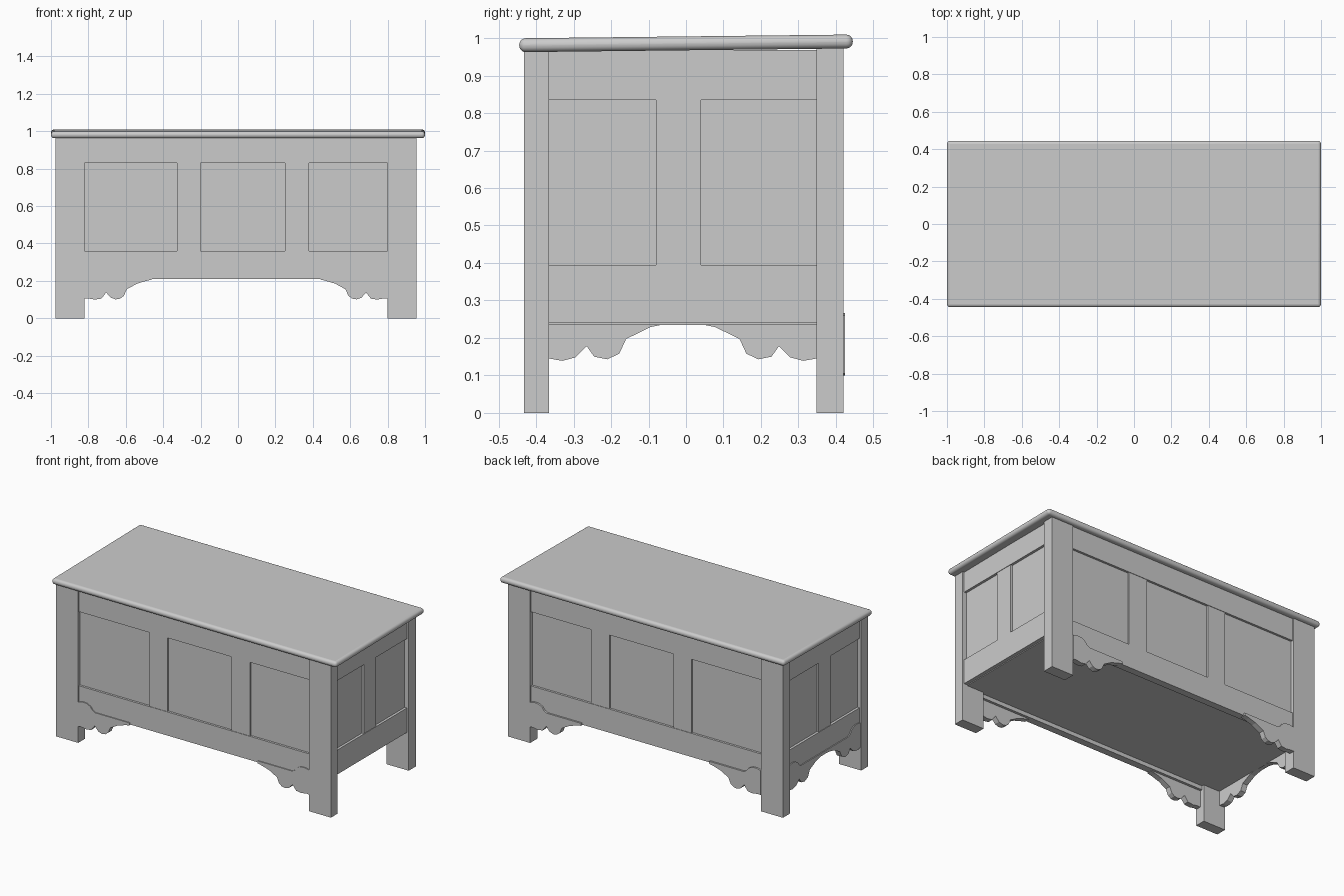
import bpy, bmesh, math
from mathutils import Vector

if "Cube" in bpy.data.objects:
    bpy.data.objects.remove(bpy.data.objects["Cube"])

CX, CY = -0.01, -0.006          # centre of the carcass under the lid


def box(name, x0, x1, y0, y1, z0, z1):
    bm = bmesh.new()
    bmesh.ops.create_cube(bm, size=1)
    for v in bm.verts:
        v.co = ((x0 + x1) / 2 + v.co.x * (x1 - x0),
                (y0 + y1) / 2 + v.co.y * (y1 - y0),
                (z0 + z1) / 2 + v.co.z * (z1 - z0))
    return finish(name, bm)


def finish(name, bm):
    bmesh.ops.recalc_face_normals(bm, faces=bm.faces)
    me = bpy.data.meshes.new(name)
    bm.to_mesh(me)
    bm.free()
    ob = bpy.data.objects.new(name, me)
    bpy.context.collection.objects.link(ob)
    return ob


def plate(name, pts, place, depth):
    """Extrude a flat outline; place maps (u, z) to a 3D point."""
    bm = bmesh.new()
    face = bm.faces.new([bm.verts.new(place(u, z)) for u, z in pts])
    ext = bmesh.ops.extrude_face_region(bm, geom=[face])
    verts = [g for g in ext["geom"] if isinstance(g, bmesh.types.BMVert)]
    bmesh.ops.translate(bm, verts=verts, vec=Vector(depth))
    return finish(name, bm)


# Lid: rounded edge, sloping slightly down to the front
lid = box("lid", -1, 1, -0.445, 0.445, -0.0185, 0.0185)
lid.location.z = 0.986
lid.rotation_euler.x = math.radians(0.65)
bev = lid.modifiers.new("round", "BEVEL")
bev.width = 0.0175
bev.segments = 5
for_edges = lid.data
bpy.context.view_layer.objects.active = lid
lid.select_set(True)
bpy.ops.object.shade_smooth_by_angle(angle=math.radians(35))

# Corner legs
LX = ((-0.975, -0.82, "left"), (0.80, 0.955, "right"))
LY = ((-0.432, -0.365, "front", 0.966), (0.348, 0.42, "back", 0.974))
for x0, x1, sx in LX:
    for y0, y1, sy, top in LY:
        box(f"{sy}_{sx}_leg", x0, x1, y0, y1, 0, top)

# Front and back walls: rails, stiles and recessed panel
for side, y, s, top in (("front", -0.425, 1, 0.966), ("back", 0.413, -1, 0.974)):
    def wall(name, x0, x1, inset, thick, z0, z1):
        a, b = sorted((y + s * inset, y + s * (inset + thick)))
        box(f"{side}_{name}", x0, x1, a, b, z0, z1)
    wall("top_rail", -0.83, 0.81, 0, 0.045, 0.83, top)
    wall("bottom_rail", -0.83, 0.81, 0, 0.045, 0.21, 0.36)
    wall("panel", -0.83, 0.81, 0.014, 0.02, 0.35, 0.84)
    for i, (x0, x1) in enumerate(((-0.325, -0.20), (0.25, 0.38))):
        wall(f"stile_{i}", x0, x1, 0.003, 0.03, 0.355, 0.835)

# End walls: same construction, one stile each
for side, x, s in (("left", -0.963, 1), ("right", 0.943, -1)):
    def end(name, y0, y1, inset, thick, z0, z1):
        a, b = sorted((x + s * inset, x + s * (inset + thick)))
        box(f"{side}_{name}", a, b, y0, y1, z0, z1)
    end("top_rail", -0.37, 0.352, 0, 0.04, 0.835, 0.968)
    end("bottom_rail", -0.37, 0.352, 0, 0.04, 0.24, 0.395)
    end("panel", -0.37, 0.352, 0.016, 0.02, 0.385, 0.845)
    end("stile", -0.08, 0.04, 0.003, 0.03, 0.39, 0.84)

# Floor of the chest
box("floor", -0.94, 0.92, -0.385, 0.373, 0.235, 0.255)

# Scrolled corner brackets on front and back (u = distance in from the leg)
bracket = [(0, 0.26), (0.03, 0.267), (0.06, 0.265), (0.085, 0.252),
           (0.10, 0.232), (0.12, 0.222), (0.36, 0.222), (0.36, 0.207),
           (0.33, 0.2), (0.28, 0.185), (0.225, 0.155), (0.21, 0.12),
           (0.19, 0.105), (0.165, 0.101), (0.14, 0.11), (0.115, 0.138),
           (0.09, 0.105), (0.055, 0.1), (0.02, 0.106), (0, 0.105)]
for side, y, d in (("front", -0.431, 0.035), ("back", 0.424, -0.035)):
    for name, x, s in (("left", -0.82, 1), ("right", 0.80, -1)):
        plate(f"{side}_{name}_bracket", bracket,
              lambda u, z: (x + s * u, y, z), (0, d, 0))

# Scalloped apron brackets under the left end
apron = [(0, 0.3), (0.03, 0.307), (0.06, 0.305), (0.085, 0.29),
         (0.10, 0.27), (0.12, 0.258), (0.356, 0.258), (0.356, 0.24),
         (0.32, 0.239), (0.27, 0.229), (0.205, 0.197), (0.187, 0.158),
         (0.155, 0.143), (0.12, 0.15), (0.10, 0.178), (0.07, 0.148),
         (0.035, 0.139), (0, 0.145)]
for name, y, s in (("front", -0.365, 1), ("back", 0.348, -1)):
    plate(f"left_{name}_bracket", apron,
          lambda u, z: (-0.969, y + s * u, z), (0.035, 0, 0))
